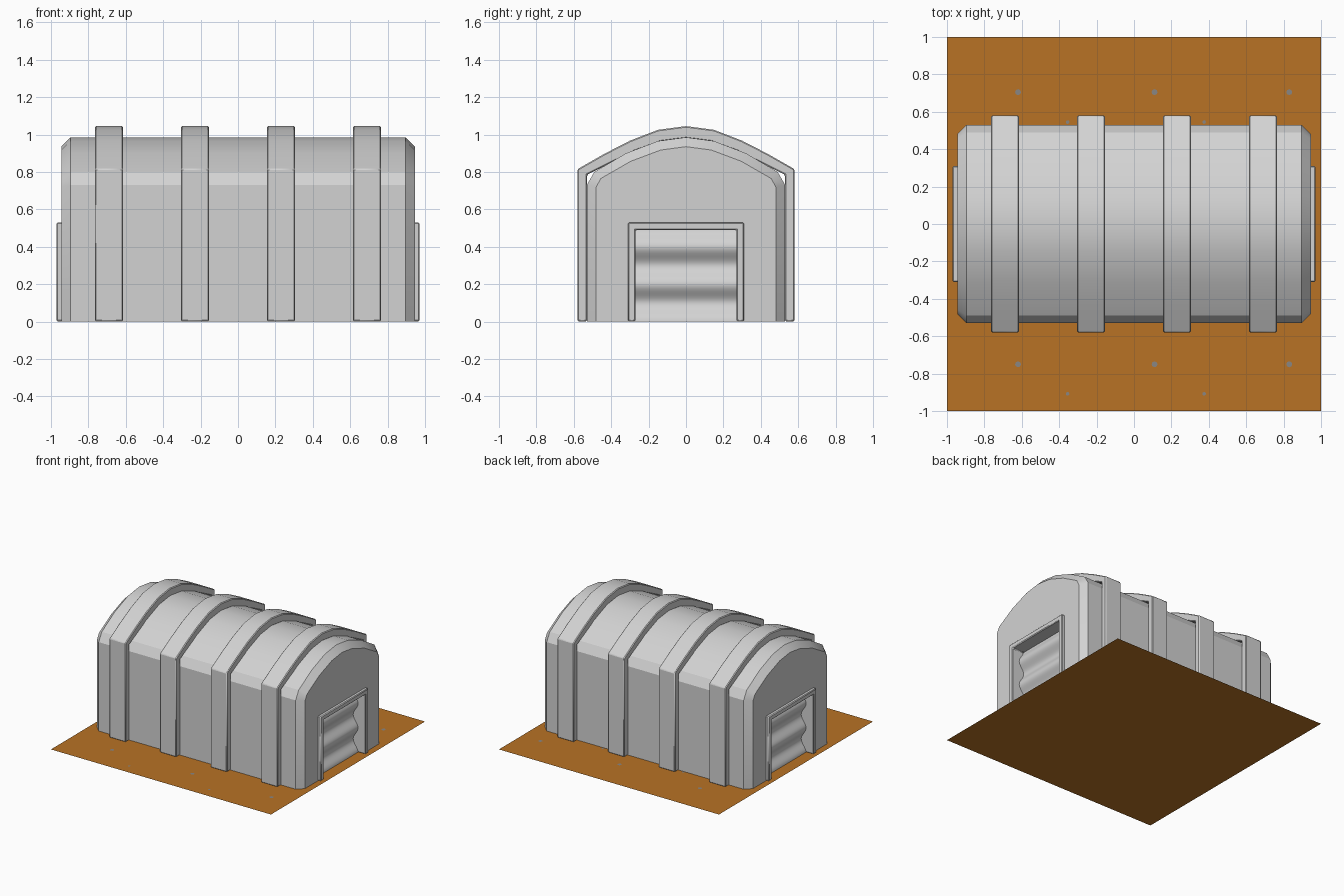
import bpy, bmesh, math

if "Cube" in bpy.data.objects:
    bpy.data.objects.remove(bpy.data.objects["Cube"])


def material(name, rgb):
    m = bpy.data.materials.new(name)
    m.diffuse_color = (*rgb, 1)
    m.use_nodes = True
    m.node_tree.nodes["Principled BSDF"].inputs["Base Color"].default_value = m.diffuse_color
    return m


GREY = material("light_grey", (0.65, 0.65, 0.65))
SOIL = material("orange_soil", (0.479, 0.168, 0.0185))
STONE = material("stone_grey", (0.25, 0.24, 0.23))


def finish(name, bm, mat, bevel=0, fix_normals=True):
    if fix_normals:
        bmesh.ops.recalc_face_normals(bm, faces=bm.faces)
    me = bpy.data.meshes.new(name)
    bm.to_mesh(me)
    bm.free()
    me.materials.append(mat)
    ob = bpy.data.objects.new(name, me)
    bpy.context.collection.objects.link(ob)
    bpy.context.view_layer.objects.active = ob
    for o in bpy.context.selected_objects:
        o.select_set(False)
    ob.select_set(True)
    bpy.ops.object.shade_smooth_by_angle(angle=math.radians(25))
    if bevel:
        mod = ob.modifiers.new("edge_bevel", 'BEVEL')
        mod.width, mod.segments = bevel, 1
        mod.limit_method, mod.angle_limit = 'ANGLE', math.radians(40)
    return ob


def mirrored(half):
    """Half profile from +y foot to the centre -> full profile."""
    return half + [(-y, z) for y, z in half[:-1]][::-1]


def ring(bm, pts, x):
    return [bm.verts.new((x, y, z)) for y, z in pts]


def bridge(bm, a, b):
    for i in range(len(a) - 1):
        bm.faces.new((a[i], a[i + 1], b[i + 1], b[i]))


def arch(name, outer, inner, x0, x1, bevel):
    """Solid arch of constant section between x0 and x1."""
    bm = bmesh.new()
    o, n = mirrored(outer), mirrored(inner)
    o0, n0, o1, n1 = ring(bm, o, x0), ring(bm, n, x0), ring(bm, o, x1), ring(bm, n, x1)
    bridge(bm, o0, o1)
    bridge(bm, n0, n1)
    bridge(bm, o0, n0)
    bridge(bm, o1, n1)
    for i in (0, -1):
        bm.faces.new((o0[i], o1[i], n1[i], n0[i]))
    return finish(name, bm, GREY, bevel)


# Hull: vaulted body with chamfered ends and door openings
body = mirrored([(0.53, 0), (0.53, 0.73), (0.49, 0.80), (0.32, 0.90), (0.15, 0.965), (0, 0.985)])
cap = mirrored([(0.48, 0), (0.48, 0.72), (0.455, 0.765), (0.295, 0.857), (0.135, 0.917), (0, 0.935)])
notch = [(-0.29, 0), (-0.29, 0.51), (0.29, 0.51), (0.29, 0)]
bm = bmesh.new()
rings = [ring(bm, p, x) for p, x in ((cap, -0.945), (body, -0.895), (body, 0.895), (cap, 0.945))]
for a, b in zip(rings, rings[1:]):
    bridge(bm, a, b)
for r, x in ((rings[0], -0.945), (rings[3], 0.945)):
    bm.faces.new(r + ring(bm, notch, x))
finish("hull", bm, GREY)

# Four arched ribs over the hull
rib_out = [(0.58, 0.001), (0.58, 0.815), (0.44, 0.895), (0.30, 0.967), (0.15, 1.025), (0, 1.045)]
rib_in = [(0.528, 0.001), (0.528, 0.785), (0.41, 0.845), (0.28, 0.91), (0.14, 0.962), (0, 0.98)]
for i, x in enumerate((-0.69, -0.23, 0.23, 0.69)):
    arch(f"rib_{i + 1}", rib_out, rib_in, x - 0.075, x + 0.075, 0.006)

# Door frame and corrugated shutter at each end
frame_out = [(0.31, 0.001), (0.31, 0.53), (0, 0.53)]
frame_in = [(0.27, 0.001), (0.27, 0.49), (0, 0.49)]
for side, s in (("right", 1), ("left", -1)):
    arch(f"door_frame_{side}", frame_out, frame_in, s * 0.84, s * 0.97, 0.006)
    bm = bmesh.new()
    rows = []
    for i in range(41):
        z = 0.001 + 0.499 * i / 40
        x = 0.88 + 0.022 * math.cos(2 * math.pi * z / 0.2)
        rows.append([bm.verts.new((s * x, y, z)) for y in (-0.28 * s, 0.28 * s)])
    for a, b in zip(rows, rows[1:]):
        bm.faces.new((a[0], a[1], b[1], b[0]))
    finish(f"shutter_{side}", bm, GREY, fix_normals=False)

# Ground pad
bm = bmesh.new()
bmesh.ops.create_grid(bm, x_segments=1, y_segments=1, size=1)
finish("ground_pad", bm, SOIL, fix_normals=False)

# Small stones painted on the pad
bm = bmesh.new()
spots = [(x, y, 0.016) for x in (-0.62, 0.11, 0.83) for y in (0.705, -0.75)]
spots += [(x, y, 0.010) for x in (-0.355, 0.375) for y in (0.545, -0.908)]
for x, y, r in spots:
    bm.faces.new([bm.verts.new((x + r * math.cos(a * math.pi / 4), y + r * math.sin(a * math.pi / 4), 0.002))
                  for a in range(8)])
finish("pad_stones", bm, STONE, fix_normals=False)
